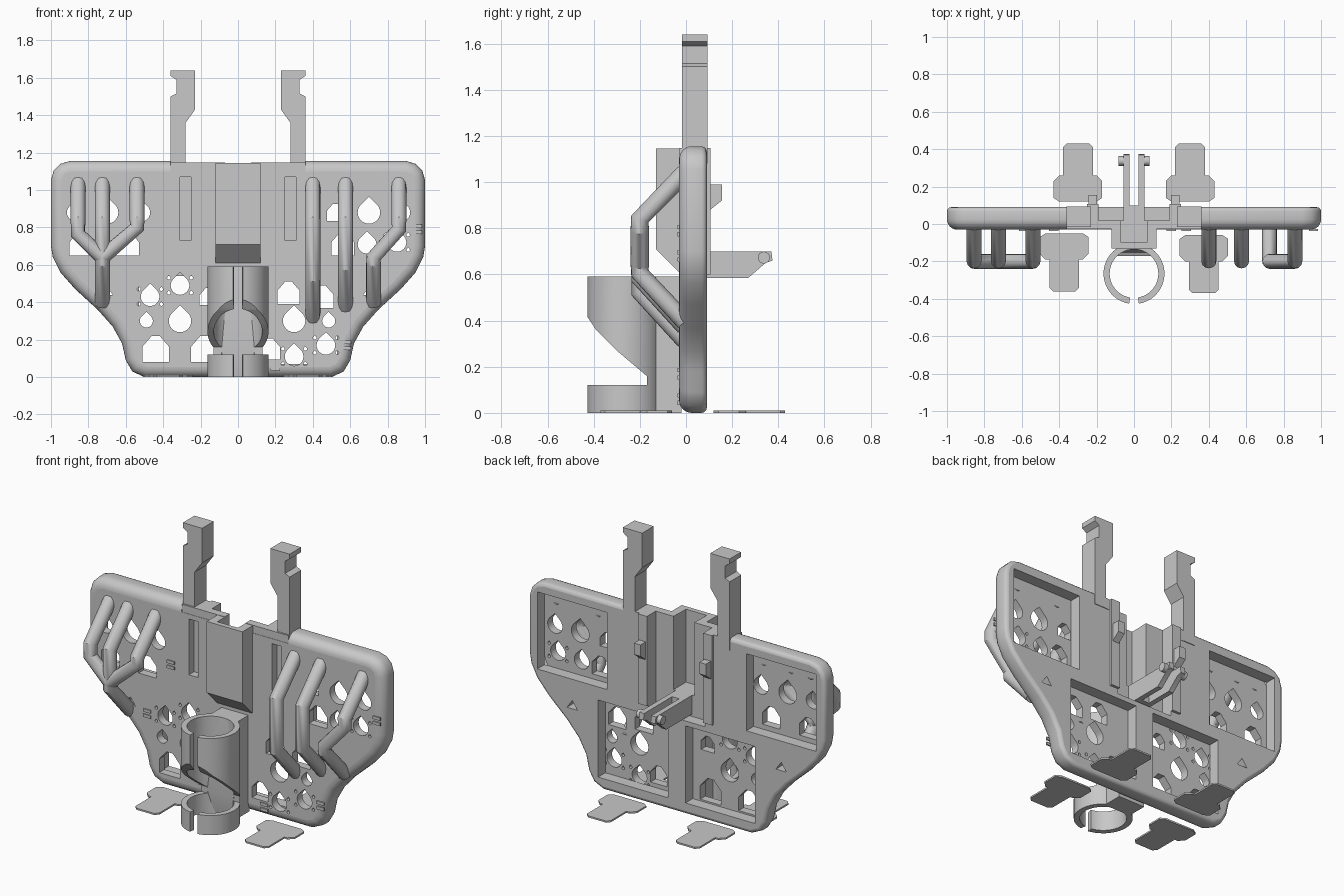
import bpy, bmesh
from math import sin, cos, pi, radians
from mathutils import Vector

cube = bpy.data.objects.get("Cube")
if cube:
    bpy.data.objects.remove(cube)

grey = bpy.data.materials.new("plain_grey")
grey.use_nodes = True
color = (0.58, 0.58, 0.58, 1)
grey.diffuse_color = color
grey.node_tree.nodes["Principled BSDF"].inputs["Base Color"].default_value = color

parts, cutters = [], []


def add_object(name, data, group):
    obj = bpy.data.objects.new(name, data)
    bpy.context.collection.objects.link(obj)
    data.materials.append(grey)
    group.append(obj)
    return obj


def finish(name, bm, group):
    bmesh.ops.recalc_face_normals(bm, faces=bm.faces)
    mesh = bpy.data.meshes.new(name)
    bm.to_mesh(mesh)
    bm.free()
    return add_object(name, mesh, group)


def prism(name, outline, axis, lo, hi, group=parts):
    """Extrude a 2D outline along the given axis."""
    place = {"x": lambda a, b: (lo, a, b),
             "y": lambda a, b: (a, lo, b),
             "z": lambda a, b: (a, b, lo)}[axis]
    bm = bmesh.new()
    face = bm.faces.new([bm.verts.new(place(a, b)) for a, b in outline])
    grown = bmesh.ops.extrude_face_region(bm, geom=[face])["geom"]
    move = [hi - lo if axis == k else 0 for k in "xyz"]
    bmesh.ops.translate(bm, vec=move,
                        verts=[v for v in grown if isinstance(v, bmesh.types.BMVert)])
    return finish(name, bm, group)


def sheet(name, outlines, lo, hi):
    """Filled upright sheet; outlines after the first are openings."""
    curve = bpy.data.curves.new(name, "CURVE")
    curve.dimensions = "2D"
    curve.fill_mode = "BOTH"
    curve.extrude = (hi - lo) / 2
    for outline in outlines:
        spline = curve.splines.new("POLY")
        spline.points.add(len(outline) - 1)
        spline.use_cyclic_u = True
        for p, (x, z) in zip(spline.points, outline):
            p.co = (x, z, 0, 1)
    obj = add_object(name, curve, parts)
    obj.rotation_euler.x = pi / 2
    obj.location.y = (lo + hi) / 2


def rect(a, b, c, d):
    return [(a, c), (b, c), (b, d), (a, d)]


def mirror(points, s):
    return [(s * x, z) for x, z in points]


def cut(obj, cutter):
    mod = obj.modifiers.new("cut", "BOOLEAN")
    mod.operation = "DIFFERENCE"
    mod.solver = "EXACT"
    mod.object = cutter
    cutter.hide_render = True


def teardrop(x, z, r):
    arc = [radians(135 + 270 * i / 18) for i in range(19)]
    return [(x + r * cos(t), z + r * sin(t)) for t in arc] + [(x, z + 1.41 * r)]


def house(x, z, w):
    return [(x - w, z - w), (x + w, z - w), (x + w, z + w * .2),
            (x + w * .3, z + w), (x - w * .3, z + w), (x - w, z + w * .2)]


# Plate outline, clockwise from the top left of the centre block
half = [(.5, 0), (.565, .03), (.6, .09), (.62, .18), (.67, .27), (.75, .36),
        (.87, .47), (.95, .56), (.99, .64), (1, .7), (1, 1.055),
        (.985, 1.105), (.95, 1.14), (.9, 1.155)]
path = [(.36, 1.155)] + half[::-1] + mirror(half, -1) + [(-.36, 1.155)]


def inset(d):
    pts = [Vector(p) for p in path]
    dirs = [(b - a).normalized() for a, b in zip(pts, pts[1:])]
    norms = [Vector((t.y, -t.x)) for t in dirs]
    norms = [norms[0]] + norms + [norms[-1]]
    return [tuple(p + (m + n) * d / (1 + m.dot(n)))
            for p, m, n in zip(pts, norms, norms[1:])]


# Rounded rim lofted round the outline
FRONT, BACK = .055, .022
profile = [(FRONT * (1 - sin(a * pi / 12)), -.03 + FRONT * (1 - cos(a * pi / 12)))
           for a in range(7)]
profile += [(BACK * (1 - cos(a * pi / 6)), .09 - BACK * (1 - sin(a * pi / 6)))
            for a in range(4)]
bm = bmesh.new()
rows = [[bm.verts.new((x, y, z)) for x, z in inset(d)] for d, y in profile]
for low, high in zip(rows, rows[1:]):
    for i in range(len(path) - 1):
        bm.faces.new((low[i], low[i + 1], high[i + 1], high[i]))
finish("plate_rim", bm, parts)

# Openings: teardrops, house shapes, screw holes, triangles, front grooves
drops = [(-.31, .3, .06), (-.47, .43, .05), (-.31, .49, .05), (-.49, .3, .035),
         (.3, .3, .06), (.3, .11, .05), (.47, .17, .05), (.485, .3, .035),
         (.7, .88, .06), (.87, .88, .05), (.69, .71, .05), (.85, .72, .05),
         (-.7, .88, .06), (-.87, .88, .045), (-.52, .88, .05)]
houses = [(-.44, .15, .07), (-.18, .15, .07), (-.16, .43, .045), (.17, .15, .055),
          (.27, .45, .06), (.45, .43, .06), (.52, .88, .045), (-.84, .71, .06),
          (-.59, .71, .06), (.56, .71, .06)]
screws = [(-.31, .49), (.3, .11), (.47, .17), (-.47, .43), (.85, .72)]
triangles = [mirror([(.67, .44), (.74, .44), (.705, .49)], s) for s in (-1, 1)]
grooves = [mirror(rect(.25, .31, .73, 1.07), s) for s in (-1, 1)]
openings = [teardrop(*d) for d in drops] + [house(*h) for h in houses]
openings += [teardrop(x + dx, z + dz, .009) for x, z in screws
             for dx in (-.06, .06) for dz in (-.04, .04)]
pockets = [mirror(r, s) for s in (-1, 1)
           for r in (rect(.47, .94, .62, 1.09), rect(.06, .53, .07, .54))]


def notch(w, z, top):
    return [(-w, top), (-w, z), (w, z), (w, top)]


# Front wall, and the back wall with four open pockets
sheet("front_wall", [inset(FRONT) + notch(.07, .7, 1.155 - FRONT)]
      + openings + triangles + grooves, -.03, .02)
sheet("back_wall", [inset(BACK) + notch(.19, .57, 1.155 - BACK)]
      + pockets + triangles, .02, .09)

# Small square sockets on the front
for x, z in ((-.43, .76), (.28, .68), (-.59, .42), (.58, .17), (.2, .06), (.96, .79)):
    for dz in (-.016, .016):
        prism("socket_bar", rect(x - .025, x + .025, z + dz - .009, z + dz + .009),
              "y", -.037, -.028)

# Square centre block and hollow front housing
block = prism("centre_block", rect(-.36, .36, 1.08, 1.147), "y", -.028, .092)
housing = prism("front_housing", [(-.13, 1.145), (-.13, .71), (-.02, .6), (-.02, 1.145)],
                "x", -.12, .12)

# Back channel, wide at the mouth and narrow inside
wide = prism("wide_channel_cutter", rect(-.19, .19, .57, 1.4), "y", .02, .3, cutters)
narrow = prism("narrow_channel_cutter", rect(-.07, .07, .7, 1.4), "y", -.1, .05, cutters)
cut(block, narrow)
cut(block, wide)
cut(housing, narrow)

# Upright arms, channel rails, back lugs and floor tabs
arm = [(.28, 1.08), (.36, 1.08), (.36, 1.5), (.33, 1.515), (.33, 1.59), (.36, 1.61),
       (.36, 1.64), (.23, 1.64), (.23, 1.43), (.28, 1.36)]
lug = [(.08, .99), (.155, .99), (.155, .92), (.08, .86)]
tab = [(-.13, .02), (-.1, 0), (.1, 0), (.13, .02), (.13, .11), (.1, .14), (.08, .14),
       (.08, .29), (.06, .31), (-.06, .31), (-.08, .29), (-.08, .14), (-.1, .14), (-.13, .11)]
for s, side in ((1, "left"), (-1, "right")):
    prism(side + "_arm", mirror(arm, s), "y", -.017, .094)
    prism(side + "_rail", mirror(rect(.19, .25, .6, 1.147), s), "y", .08, .106)
    prism(side + "_lug", lug, "x", s * .22 - .022, s * .22 + .022)
    prism(side + "_back_tab", [(s * .3 + x, .12 + y) for x, y in tab], "z", 0, .01)
    base = -.06 if s > 0 else -.05
    prism(side + "_front_tab", [(s * .373 + x, base - y) for x, y in tab], "z", 0, .01)


# Split-ring holder with a diagonally cut upper sleeve
def split_ring(r, inner, cy):
    arc = [-pi / 2 + .16 + (2 * pi - .32) * i / 48 for i in range(49)]
    outer = [(r * cos(t), cy + r * sin(t)) for t in arc]
    return outer + [(inner * cos(t), cy + inner * sin(t)) for t in reversed(arc)]


ring = split_ring(.163, .13, -.265)
prism("lower_ring", ring, "z", 0, .12)
sleeve = prism("upper_sleeve", ring, "z", .11, .59)
slope = [(-.6, 0), (-.6, .43), (-.43, .42), (-.39, .36), (-.3, .27), (-.17, .16), (-.165, 0)]
cut(sleeve, prism("sleeve_cutter", slope, "x", -.3, .3, cutters))
prism("holder_stem", [(-.137, .59), (-.02, .59), (-.02, 0), (-.145, 0), (-.17, .14)],
      "x", -.09, .09)

# Back clip with two prongs and pins
prong = [(.01, .7), (.37, .7), (.375, .66), (.345, .65), (.27, .585), (.01, .585)]
for s, side in ((1, "left"), (-1, "right")):
    prism(side + "_prong", prong, "x", s * .04 - .016, s * .04 + .016)
    disc = [(.337 + .026 * cos(i * pi / 8), .673 + .026 * sin(i * pi / 8)) for i in range(16)]
    prism(side + "_pin", disc, "x", s * .066 - .016, s * .066 + .016)
prism("clip_base", rect(-.05, .05, .585, .7), "y", .01, .1)

# Bent tubes on the front
OUT, IN = -.2, -.005


def tube(name, points):
    curve = bpy.data.curves.new(name, "CURVE")
    curve.dimensions = "3D"
    curve.bevel_depth = .04
    curve.bevel_resolution = 4
    curve.use_fill_caps = True
    spline = curve.splines.new("POLY")
    spline.points.add(len(points) - 1)
    for p, co in zip(spline.points, points):
        p.co = (*co, 1)
    add_object(name, curve, parts)


def top(x):
    return [(x, IN, 1.04), (x, OUT, .84)]


def foot(x, z):
    return [(x, OUT, z + .21), (x, IN, z)]


tube("right_middle_tube", top(-.725) + foot(-.725, .395))
tube("right_outer_branch", top(-.855) + [(-.855, OUT, .765), (-.725, OUT, .64)])
tube("right_inner_branch", top(-.54) + [(-.54, OUT, .8), (-.725, OUT, .64)])
tube("left_inner_tube", top(.4) + foot(.4, .315))
tube("left_middle_tube", top(.575) + foot(.575, .375))
tube("left_outer_tube", top(.86) + [(.86, OUT, .79), (.725, OUT, .64)] + foot(.725, .395))

# Bake the cuts and curves, drop the cutters, shade by angle
bpy.ops.object.select_all(action="DESELECT")
for obj in parts:
    obj.select_set(True)
bpy.context.view_layer.objects.active = parts[0]
bpy.ops.object.convert(target="MESH")
for obj in cutters:
    bpy.data.objects.remove(obj)
bpy.ops.object.shade_smooth_by_angle(angle=radians(35))
